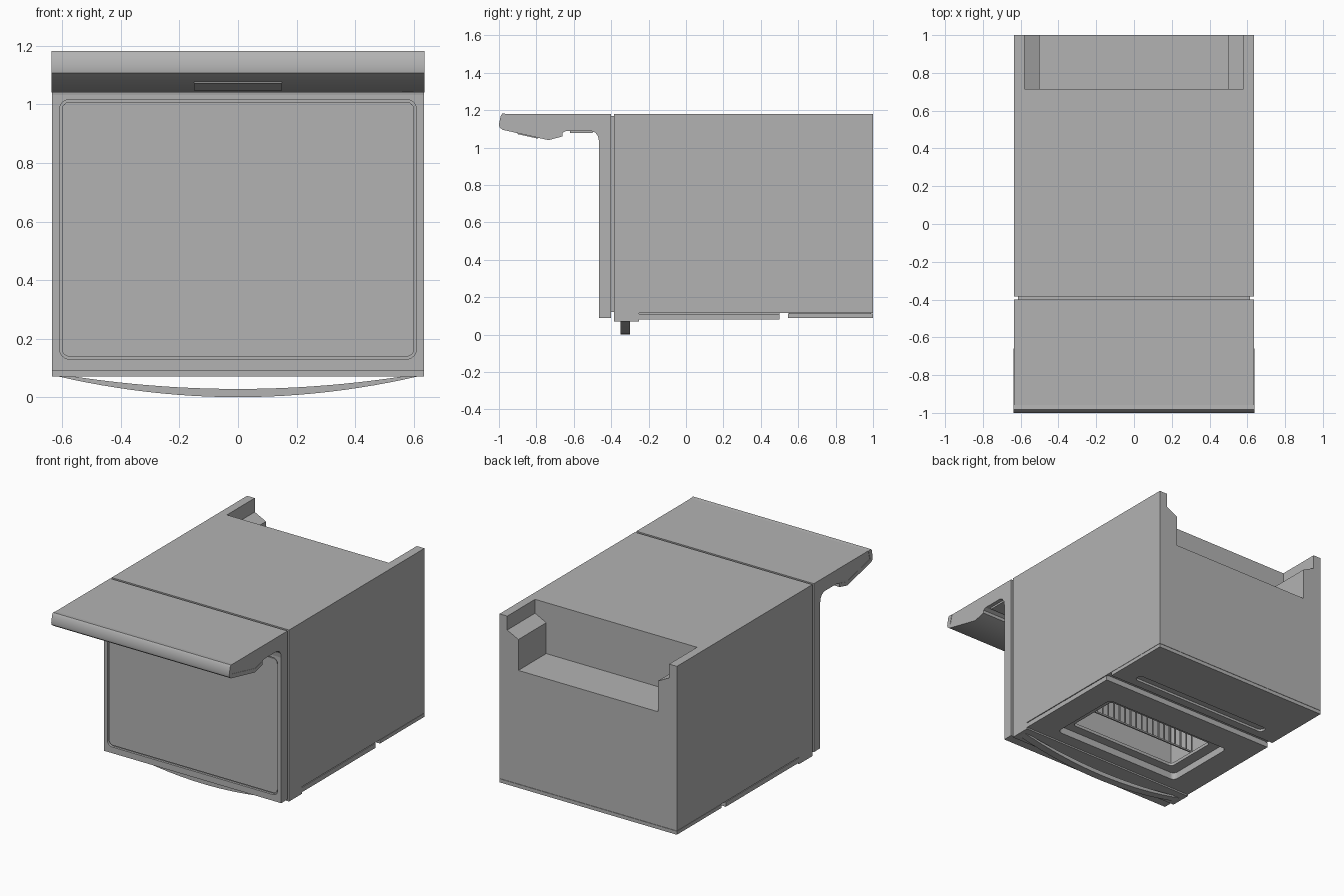
import bpy, bmesh, math
from mathutils import Vector

old = bpy.data.objects.get("Cube")
if old:
    bpy.data.objects.remove(old, do_unlink=True)

grey = bpy.data.materials.new("brushed grey")
grey.use_nodes = True
COLOUR = (0.45, 0.45, 0.45, 1)
grey.diffuse_color = COLOUR
grey.node_tree.nodes["Principled BSDF"].inputs["Base Color"].default_value = COLOUR


def prism(name, pts, axis, a, b):
    """Extrude a closed outline along an axis from a to b."""
    place = {"x": lambda p, t: (t, p[0], p[1]),
             "y": lambda p, t: (p[0], t, p[1]),
             "z": lambda p, t: (p[0], p[1], t)}[axis]
    bm = bmesh.new()
    face = bm.faces.new([bm.verts.new(place(p, a)) for p in pts])
    out = bmesh.ops.extrude_face_region(bm, geom=[face])
    shift = Vector(place((0, 0), b - a))
    bmesh.ops.translate(bm, vec=shift,
                        verts=[v for v in out["geom"] if isinstance(v, bmesh.types.BMVert)])
    bmesh.ops.recalc_face_normals(bm, faces=bm.faces)
    mesh = bpy.data.meshes.new(name)
    bm.to_mesh(mesh)
    bm.free()
    mesh.materials.append(grey)
    obj = bpy.data.objects.new(name, mesh)
    bpy.context.collection.objects.link(obj)
    return obj


def box(name, x, y, z):
    return prism(name, [(x[0], y[0]), (x[1], y[0]), (x[1], y[1]), (x[0], y[1])], "z", *z)


def rounded(u, v, r, steps=6):
    """Outline of a rectangle with round corners."""
    pts = []
    corners = [(u[1], v[1]), (u[0], v[1]), (u[0], v[0]), (u[1], v[0])]
    signs = [(-1, -1), (1, -1), (1, 1), (-1, 1)]
    for k, ((cu, cv), (su, sv)) in enumerate(zip(corners, signs)):
        for i in range(steps + 1):
            t = math.pi / 2 * (k + i / steps)
            pts.append((cu + su * r + r * math.cos(t), cv + sv * r + r * math.sin(t)))
    return pts


def cut(obj, *cutters):
    """Subtract the cutters, keep the result and drop the cutters."""
    for c in cutters:
        c.hide_render = True
        mod = obj.modifiers.new("cut", "BOOLEAN")
        mod.operation = "DIFFERENCE"
        mod.solver = "EXACT"
        mod.object = c
    bpy.context.view_layer.update()
    graph = bpy.context.evaluated_depsgraph_get()
    mesh = bpy.data.meshes.new_from_object(obj.evaluated_get(graph))
    obj.modifiers.clear()
    obj.data = mesh
    for c in cutters:
        bpy.data.objects.remove(c, do_unlink=True)


def smooth(obj):
    for o in bpy.context.selected_objects:
        o.select_set(False)
    obj.select_set(True)
    bpy.context.view_layer.objects.active = obj
    bpy.ops.object.shade_smooth_by_angle(angle=math.radians(35))


W = 0.635

# Cabinet with stepped rear notch and an open oven cavity
cabinet = box("cabinet", (-W, W), (-0.385, 1), (0.115, 1.18))
half = [(0.5, 0.85), (0.5, 1.05), (0.58, 1.09), (0.58, 1.3)]
notch = prism("notch_cutter", half + [(-x, z) for x, z in reversed(half)], "y", 0.715, 1.1)
cavity = box("cavity_cutter", (-0.47, 0.47), (-0.21, 0.42), (0.05, 0.8))
cut(cabinet, notch, cavity)

# Recessed strip joining the cabinet and the cooktop
box("joint_strip", (-0.615, 0.615), (-0.41, -0.38), (0.12, 1.17))

# Door with a recessed window frame and a through opening
door = box("door", (-W, W), (-0.25, 0.5), (0.08, 0.11))
opening = prism("window_cutter", rounded((-0.46, 0.46), (-0.17, 0.32), 0.03), "z", 0, 0.3)
cut(door, opening)
frame = prism("window_frame", rounded((-0.5, 0.5), (-0.2, 0.36), 0.03), "z", 0.125, 0.145)
inner = prism("frame_cutter", rounded((-0.39, 0.39), (-0.11, 0.25), 0.02), "z", 0, 0.3)
cut(frame, inner)
liner = box("door_liner", (-0.62, 0.62), (-0.25, 0.5), (0.105, 0.13))
cut(liner, prism("liner_cutter", rounded((-0.46, 0.46), (-0.17, 0.32), 0.03), "z", 0, 0.3))

# Thicker door rail that carries the handle
box("door_rail", (-W, W), (-0.385, -0.25), (0.07, 0.118))

# Bowed handle, tapering to the rail at both ends
N = 24
xs = [-0.62 + 1.24 * i / N for i in range(N + 1)]
lower = [(x, 0.072 - 0.072 * (1 - (x / 0.62) ** 2)) for x in xs]
upper = [(x, 0.08 - 0.052 * (1 - (x / 0.62) ** 2)) for x in reversed(xs)]
handle = prism("handle", lower + upper, "y", -0.35, -0.3)
smooth(handle)

# Storage drawer with a long finger groove
drawer = box("drawer", (-W, W), (0.545, 1), (0.09, 0.113))
box("drawer_back", (-0.62, 0.62), (0.55, 0.99), (0.108, 0.12))
cut(drawer, prism("groove_cutter", rounded((-0.5, 0.5), (0.6, 0.655), 0.026), "z", 0, 0.105))

# Oven racks: wires running into the cavity, tied by cross bars
for n, y in enumerate((0.02, 0.24)):
    for i in range(21):
        x = -0.44 + 0.044 * i
        box(f"rack_{n}_wire_{i}", (x - 0.004, x + 0.004), (y - 0.004, y + 0.004), (0.18, 0.76))
    for i, z in enumerate((0.18, 0.47, 0.76)):
        box(f"rack_{n}_bar_{i}", (-0.465, 0.465), (y + 0.003, y + 0.013), (z - 0.005, z + 0.005))

# Cooktop slab with a rounded recess and a glass panel inside a thin groove
cooktop = box("cooktop", (-W, W), (-0.465, -0.4), (0.09, 1.18))
cut(cooktop, prism("recess_cutter", rounded((-0.61, 0.61), (0.13, 1.017), 0.035), "y", -0.6, -0.45))
prism("glass_panel", rounded((-0.602, 0.602), (0.138, 1.009), 0.028), "y", -0.458, -0.44)

# Control guard body, swept across the width
guard = prism("guard_body", [(-0.4, 1.18), (-0.975, 1.18), (-0.98, 1.12), (-0.73, 1.06),
                             (-0.66, 1.08), (-0.64, 1.09), (-0.51, 1.09), (-0.485, 1.08),
                             (-0.47, 1.06), (-0.463, 1.02), (-0.4, 1.02)], "x", -W, W)
prism("guard_lip", [(-0.62, 1.095), (-0.62, 1.078), (-0.5, 1.078), (-0.49, 1.095)],
      "x", -0.61, 0.61)

# Control panel shell wrapping the nose of the guard
shell = prism("control_panel", [(-0.957, 1.18), (-0.982, 1.182), (-0.99, 1.172), (-1, 1.125),
                                (-0.997, 1.108), (-0.98, 1.095), (-0.735, 1.04), (-0.66, 1.06),
                                (-0.66, 1.085), (-0.73, 1.065), (-0.972, 1.12)],
              "x", -0.637, 0.637)
smooth(shell)

# Display plate lying on the sloped panel
slope = (1.095 - 1.04) / (0.98 - 0.735)
height = lambda y: 1.04 - slope * (y + 0.735)
y0, y1 = -0.9, -0.79
prism("display", [(y0, height(y0) + 0.002), (y1, height(y1) + 0.002),
                  (y1, height(y1) - 0.005), (y0, height(y0) - 0.005)], "x", -0.15, 0.15)
